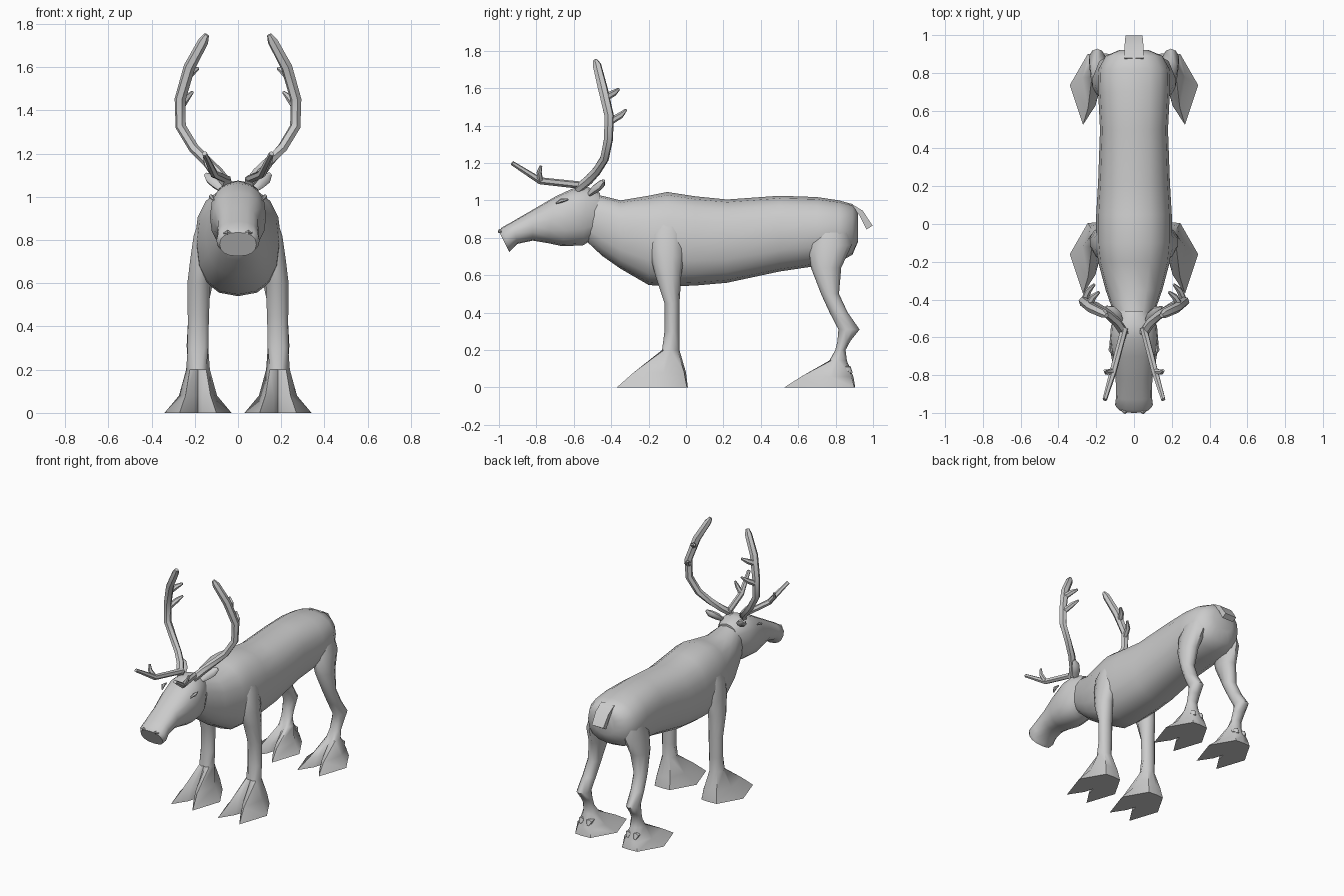
import bpy, bmesh, math
from mathutils import Vector

hide = bpy.data.materials.new("grey_hide")
hide.diffuse_color = (0.6, 0.6, 0.6, 1)


def loft(name, rings, angle=50):
    """Skin a list of equal-length point rings and cap both ends."""
    bm = bmesh.new()
    vs = [[bm.verts.new(p) for p in r] for r in rings]
    n = len(rings[0])
    for a, b in zip(vs, vs[1:]):
        for i in range(n):
            j = (i + 1) % n
            bm.faces.new((a[i], a[j], b[j], b[i]))
    bm.faces.new(vs[0])
    bm.faces.new(vs[-1])
    bmesh.ops.recalc_face_normals(bm, faces=bm.faces)
    me = bpy.data.meshes.new(name)
    bm.to_mesh(me)
    bm.free()
    me.materials.append(hide)
    ob = bpy.data.objects.new(name, me)
    bpy.context.collection.objects.link(ob)
    bpy.ops.object.select_all(action='DESELECT')
    bpy.context.view_layer.objects.active = ob
    ob.select_set(True)
    bpy.ops.object.shade_smooth_by_angle(angle=math.radians(angle))
    return ob


def section(top, bottom, hw, n=16, e=0.85):
    """Rounded cross-section between a top and a bottom (y, z) point."""
    ring = []
    for i in range(n):
        a = 2 * math.pi * i / n
        c, s = math.cos(a), math.sin(a)
        x = hw * math.copysign(abs(c) ** e, c)
        t = 0.5 + 0.5 * math.copysign(abs(s) ** e, s)
        ring.append((x, bottom[0] + t * (top[0] - bottom[0]),
                     bottom[1] + t * (top[1] - bottom[1])))
    return ring


def tube(name, path, radii, n=6, flat=1.0):
    """Tapered tube along a path."""
    pts = [Vector(p) for p in path]
    rings = []
    for i, p in enumerate(pts):
        d = (pts[min(i + 1, len(pts) - 1)] - pts[max(i - 1, 0)]).normalized()
        u = d.cross(Vector((1, 0.3, 0.1))).normalized()
        v = d.cross(u)
        rings.append([p + radii[i] * (math.cos(k * 2 * math.pi / n) * u * flat
                                      + math.sin(k * 2 * math.pi / n) * v)
                      for k in range(n)])
    return loft(name, rings)


# Trunk and neck: y, bottom z, top z, half width
trunk = [(-.53, .78, 1.03, .085), (-.45, .705, 1.025, .115), (-.35, .635, 1.0, .15),
         (-.2, .548, 1.025, .19), (-.1, .54, 1.045, .2), (.05, .545, 1.022, .2),
         (.22, .56, 1.005, .19), (.5, .62, 1.025, .18), (.7, .65, 1.018, .19),
         (.82, .67, 1.0, .188), (.89, .71, .98, .15), (.92, .78, .94, .08)]
loft("trunk", [section((y, t), (y, b), w) for y, b, t, w in trunk])

# Head: top (y, z), bottom (y, z), half width
head = [((-.46, 1.04), (-.47, .81), .085), ((-.53, 1.075), (-.55, .76), .122),
        ((-.61, 1.062), (-.66, .755), .13), ((-.7, 1.02), (-.74, .772), .117),
        ((-.82, .95), (-.82, .785), .097), ((-.93, .886), (-.9, .768), .095),
        ((-.985, .855), (-.93, .738), .1), ((-1, .835), (-.945, .725), .085)]
loft("head", [section(*r) for r in head])

# Tail: bent strip with a flat section
tail = [(.88, .985, .05), (.945, .945, .05), (.985, .865, .045)]
loft("tail", [[(-w, y, z), (w, y, z), (w, y - .02, z - .02), (-w, y - .02, z - .02)]
              if i < 2 else [(-w, y + .013, z), (w, y + .013, z),
                             (w, y - .02, z - .02), (-w, y - .02, z - .02)]
              for i, (y, z, w) in enumerate(tail)], 30)

# Cloven hoof outlines, half of each, from the heel to the cleft
HOOF = [(0, [(0, .01), (.06, .005), (.155, -.16), (.085, -.37), (.02, -.27), (0, -.2)]),
        (.08, [(0, 0), (.05, -.01), (.088, -.12), (.058, -.28), (.02, -.24), (0, -.19)]),
        (.2, [(0, -.035), (.03, -.045), (.055, -.08), (.038, -.118), (.016, -.128), (0, -.122)])]
# Leg sections: z, back y, front y, inner x, outer x
FRONT = [(.3, -.035, -.115, .135, .235), (.45, -.035, -.115, .132, .235),
         (.6, -.025, -.165, .125, .237), (.7, -.01, -.19, .11, .225),
         (.82, .0, -.2, .09, .208), (.95, -.04, -.15, .06, .165)]
REAR = [(.2, .853, .798, .15, .23), (.25, .88, .81, .15, .235), (.31, .928, .815, .15, .24),
        (.4, .865, .768, .145, .235), (.5, .818, .722, .135, .228),
        (.64, .83, .668, .105, .222), (.76, .885, .655, .08, .21), (.9, .87, .7, .05, .17)]


def leg(name, s, sections, heel_y, z_scale):
    rings = []
    for z, half in HOOF:
        full = half + [(-x, y) for x, y in half[-2:0:-1]]
        rings.append([(s * (.185 + x), heel_y + y, z * z_scale) for x, y in full])
    for z, yb, yf, xi, xo in sections:
        rings.append([(s * ((xi + xo) / 2 + (xo - xi) / 2 * math.sin(k * math.pi / 5)),
                       (yb + yf) / 2 + (yb - yf) / 2 * math.cos(k * math.pi / 5), z)
                      for k in range(10)])
    loft(name, rings)


for s, side in ((1, "left"), (-1, "right")):
    def path(*pts):
        return [(s * x, y, z) for x, y, z in pts]

    leg("front_leg_" + side, s, FRONT, 0, 1)
    leg("rear_leg_" + side, s, REAR, .895, .72)

    # Dewclaws behind the rear hooves
    for dx in (-.03, .03):
        tube("dewclaw_" + side, path((.185 + dx, .83, .1), (.185 + dx, .87, .095),
                                     (.185 + dx, .885, .075)), [.02, .022, .008])

    # Antler: main beam, brow tine and small prongs
    tube("antler_beam_" + side,
         path((.05, -.58, 1.06), (.09, -.52, 1.11), (.14, -.475, 1.16), (.205, -.435, 1.225),
              (.265, -.415, 1.325), (.268, -.41, 1.45), (.225, -.445, 1.6),
              (.16, -.475, 1.72), (.145, -.485, 1.75)),
         [.024, .025, .024, .024, .025, .026, .027, .024, .012])
    tube("brow_tine_" + side, path((.05, -.55, 1.08), (.11, -.78, 1.105), (.155, -.93, 1.2)),
         [.02, .019, .012])
    tube("brow_prong_" + side, path((.115, -.78, 1.11), (.145, -.785, 1.15), (.155, -.775, 1.185)),
         [.016, .014, .007])
    tube("lower_prong_" + side, path((.265, -.41, 1.42), (.24, -.35, 1.455), (.21, -.32, 1.485)),
         [.02, .017, .007])
    tube("upper_prong_" + side, path((.24, -.43, 1.55), (.215, -.385, 1.575), (.185, -.36, 1.595)),
         [.02, .017, .008])

    # Ear, nostril and eyelid
    tube("ear_" + side, path((.07, -.52, 1.03), (.095, -.485, 1.06), (.125, -.455, 1.085),
                             (.15, -.44, 1.105)), [.016, .032, .03, .01], 8, .7)
    tube("nostril_" + side, path((.03, -.992, .832), (.048, -.996, .836), (.066, -.988, .832)),
         [.004, .011, .004])
    tube("eyelid_" + side, path((.112, -.695, .985), (.125, -.665, 1.0), (.122, -.63, 1.005)),
         [.004, .012, .004])
